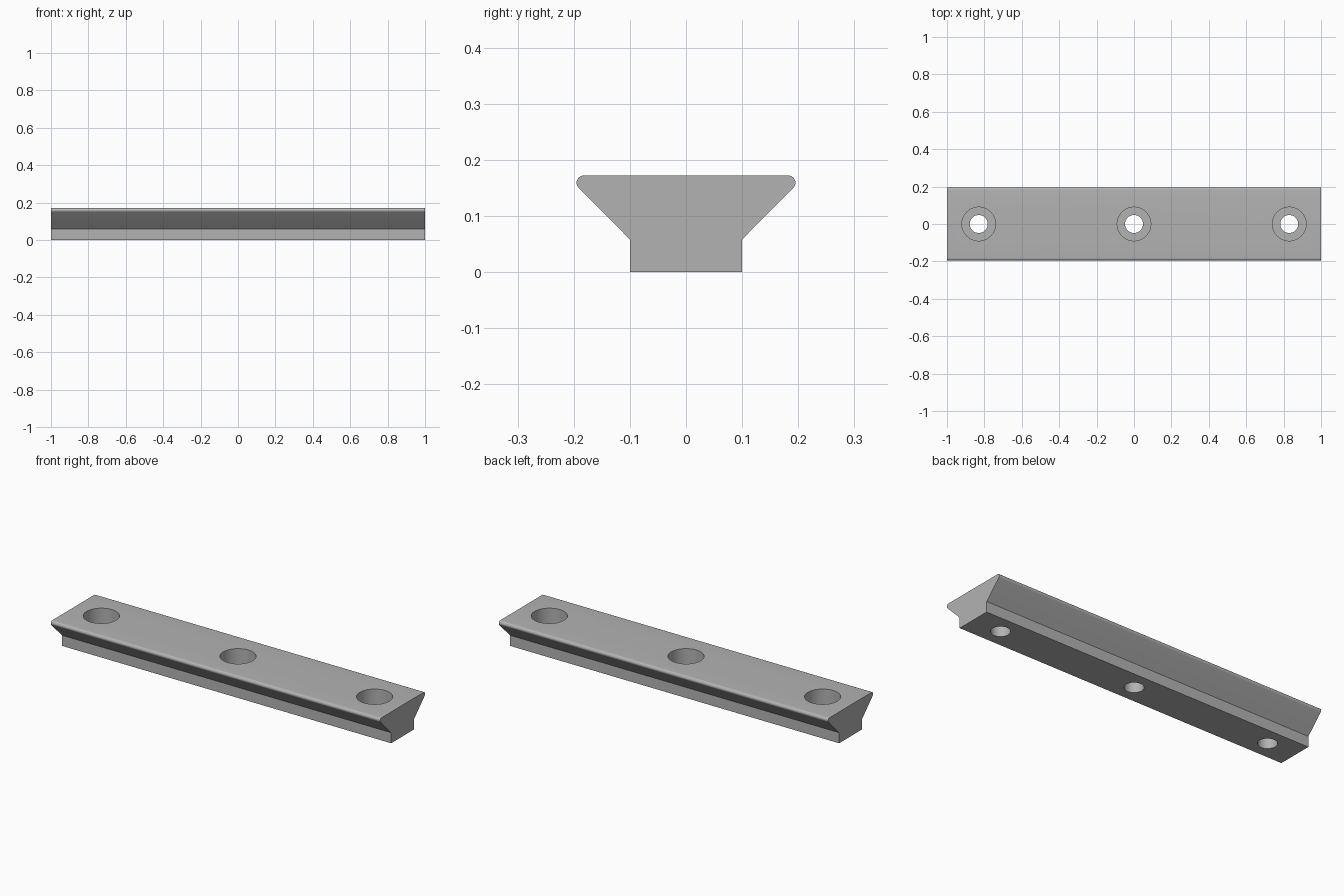
import bpy
import bmesh
import math

old = bpy.data.objects.get("Cube")
if old:
    bpy.data.objects.remove(old, do_unlink=True)

HEIGHT, NECK, NECK_TOP = 0.172, 0.1, 0.058
LIP_R, LIP_Y = 0.013, 0.182
BORE_R, HOLE_R, SEAT_Z = 0.09, 0.048, 0.075

# Plain grey metal
grey = bpy.data.materials.new("grey metal")
grey.use_nodes = True
colour = (0.45, 0.45, 0.45, 1)
grey.diffuse_color = colour
grey.node_tree.nodes["Principled BSDF"].inputs["Base Color"].default_value = colour


def make_object(name, bm):
    mesh = bpy.data.meshes.new(name)
    bmesh.ops.recalc_face_normals(bm, faces=bm.faces)
    bm.to_mesh(mesh)
    bm.free()
    obj = bpy.data.objects.new(name, mesh)
    bpy.context.collection.objects.link(obj)
    mesh.materials.append(grey)
    return obj


# Dovetail bar: half profile with rounded lip, mirrored and extruded along x
half = [(NECK, 0), (NECK, NECK_TOP)]
for i in range(13):
    a = math.radians(-45 + 135 * i / 12)
    half.append((LIP_Y + LIP_R * math.cos(a), HEIGHT - LIP_R + LIP_R * math.sin(a)))
profile = half + [(-y, z) for y, z in reversed(half)]
bm = bmesh.new()
end = bm.faces.new([bm.verts.new((-1, y, z)) for y, z in profile])
new = bmesh.ops.extrude_face_region(bm, geom=[end])["geom"]
bmesh.ops.translate(bm, vec=(2, 0, 0),
                    verts=[v for v in new if isinstance(v, bmesh.types.BMVert)])
bar = make_object("dovetail_bar", bm)

# Three stepped screw holes, each cutter a lathe-like stack of rings
bm = bmesh.new()
SIDES = 64
steps = [(HOLE_R, -0.1), (HOLE_R, SEAT_Z), (BORE_R, SEAT_Z), (BORE_R, 0.3)]
for x in (-0.83, 0, 0.83):
    rings = [[bm.verts.new((x + r * math.cos(math.tau * i / SIDES),
                            r * math.sin(math.tau * i / SIDES), z))
              for i in range(SIDES)] for r, z in steps]
    for low, high in zip(rings, rings[1:]):
        for i in range(SIDES):
            j = (i + 1) % SIDES
            bm.faces.new((low[i], low[j], high[j], high[i]))
    bm.faces.new(rings[0])
    bm.faces.new(rings[-1])
cutter = make_object("screw_hole_cutter", bm)

# Cut the holes and apply
cut = bar.modifiers.new("screw holes", "BOOLEAN")
cut.operation = "DIFFERENCE"
cut.solver = "EXACT"
cut.object = cutter
bpy.context.view_layer.objects.active = bar
bar.select_set(True)
bpy.ops.object.modifier_apply(modifier=cut.name)
bpy.data.objects.remove(cutter, do_unlink=True)

bpy.ops.object.shade_smooth_by_angle(angle=math.radians(30))
